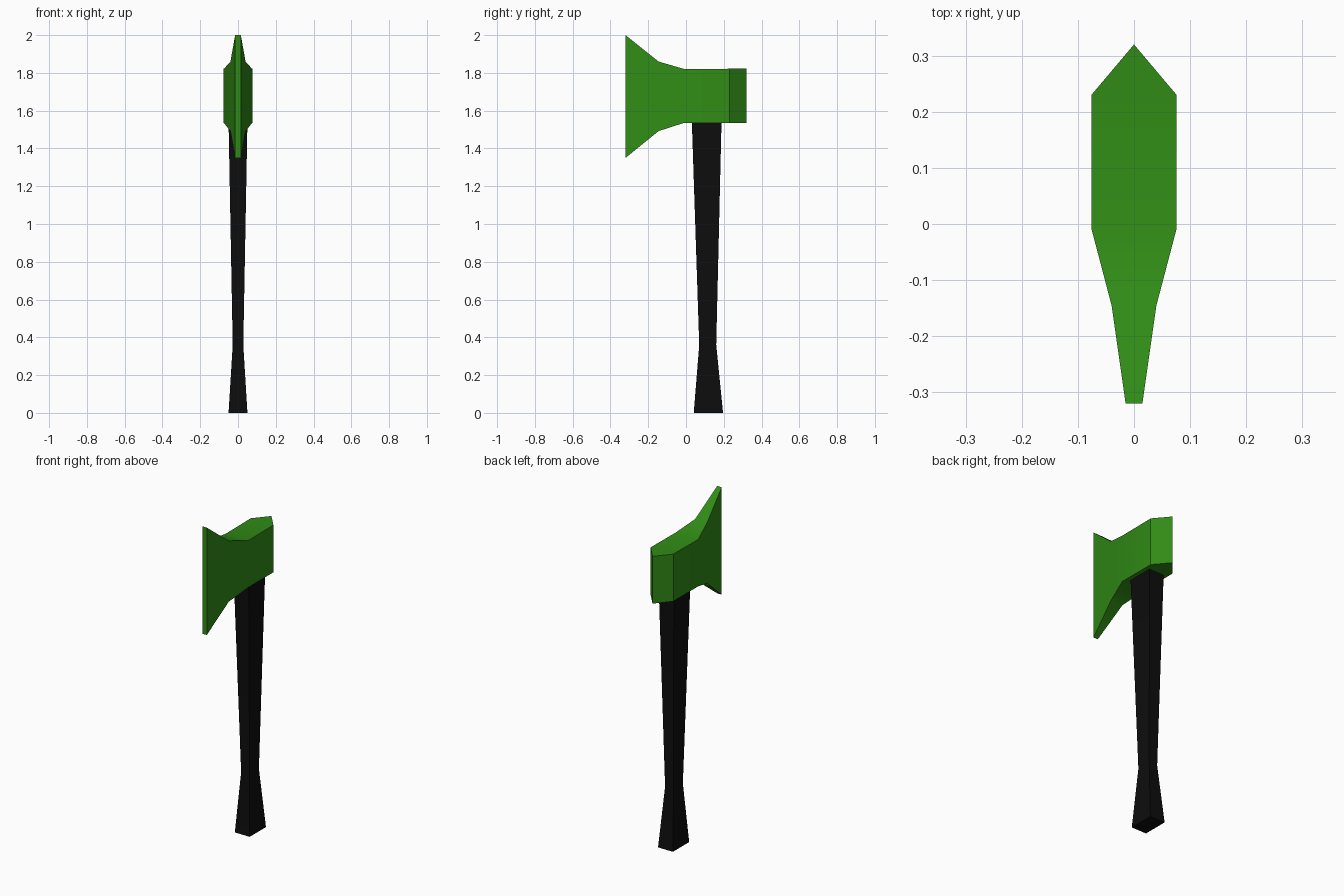
import bpy, bmesh, math

if "Cube" in bpy.data.objects:
    bpy.data.objects.remove(bpy.data.objects["Cube"])


def material(name, color):
    m = bpy.data.materials.new(name)
    m.diffuse_color = color
    m.use_nodes = True
    m.node_tree.nodes["Principled BSDF"].inputs["Base Color"].default_value = m.diffuse_color
    return m


def loft(name, rings, mat, smooth_angle):
    """Skin a list of four-cornered rings and cap both ends."""
    bm = bmesh.new()
    loops = [[bm.verts.new(p) for p in ring] for ring in rings]
    for a, b in zip(loops, loops[1:]):
        for i in range(4):
            j = (i + 1) % 4
            bm.faces.new((a[i], a[j], b[j], b[i]))
    bm.faces.new(loops[0])
    bm.faces.new(loops[-1])
    bmesh.ops.remove_doubles(bm, verts=bm.verts, dist=0.0005)
    bmesh.ops.recalc_face_normals(bm, faces=bm.faces)
    me = bpy.data.meshes.new(name)
    bm.to_mesh(me)
    bm.free()
    ob = bpy.data.objects.new(name, me)
    bpy.context.collection.objects.link(ob)
    me.materials.append(mat)
    bpy.ops.object.select_all(action='DESELECT')
    ob.select_set(True)
    bpy.context.view_layer.objects.active = ob
    bpy.ops.object.shade_smooth_by_angle(angle=math.radians(smooth_angle))
    return ob


green = material("green_paint", (0.03, 0.26, 0.008, 1))
black = material("black_grip", (0.004, 0.004, 0.004, 1))

# Axe head: sections from cutting edge to pointed back (y, half width, z low, z high)
head = [(-0.32, 0.015, 1.35, 2.0), (-0.145, 0.04, 1.492, 1.86),
        (-0.008, 0.076, 1.536, 1.82), (0.23, 0.076, 1.536, 1.822)]
rings = [[(-w, y, lo), (w, y, lo), (w, y, hi), (-w, y, hi)]
         for y, w, lo, hi in head]
axe_head = loft("axe_head", rings, green, 30)

# Pointed back wedge of the head, added to the same mesh
bm = bmesh.new()
bm.from_mesh(axe_head.data)
back = max(bm.faces, key=lambda f: f.calc_center_median().y)
ext = bmesh.ops.extrude_face_region(bm, geom=[back])
tip = [v for v in ext["geom"] if isinstance(v, bmesh.types.BMVert)]
for v in tip:
    v.co.x, v.co.y = 0, 0.32
if back.is_valid:
    bmesh.ops.delete(bm, geom=[back], context='FACES_ONLY')
bmesh.ops.remove_doubles(bm, verts=bm.verts, dist=0.0005)
bmesh.ops.recalc_face_normals(bm, faces=bm.faces)
bm.to_mesh(axe_head.data)
bm.free()
bpy.ops.object.select_all(action='DESELECT')
axe_head.select_set(True)
bpy.context.view_layer.objects.active = axe_head
bpy.ops.object.shade_smooth_by_angle(angle=math.radians(30))

# Handle: flared foot, narrow waist, widening to the head (z, half width, y front, y back)
shaft = [(0.0, 0.05, 0.041, 0.196), (0.36, 0.028, 0.07, 0.16),
         (1.54, 0.05, 0.031, 0.188)]
rings = [[(-w, a, z), (w, a, z), (w, b, z), (-w, b, z)]
         for z, w, a, b in shaft]
loft("handle", rings, black, 20)
